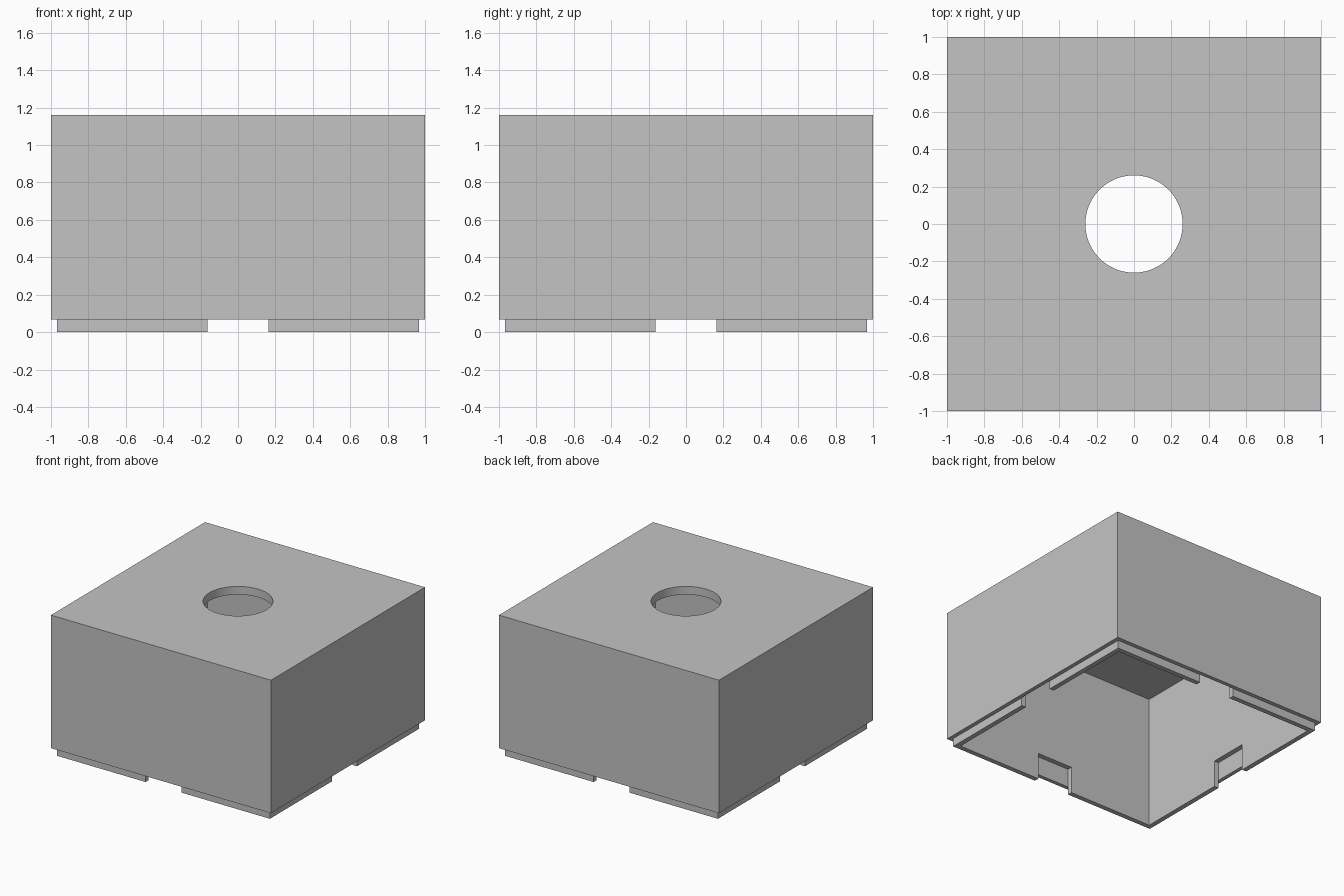
import bpy
import math

default_cube = bpy.data.objects.get("Cube")
if default_cube:
    bpy.data.objects.remove(default_cube, do_unlink=True)

HEIGHT = 1.16
LIP_HEIGHT = 0.067
LIP_HALF = 0.967
CAVITY_HALF = 0.927
CEILING = 1.093
NOTCH_WIDTH = 0.326
NOTCH_TOP = 0.22
HOLE_RADIUS = 0.26

grey = bpy.data.materials.new("plain grey")
grey.use_nodes = True
colour = (0.55, 0.55, 0.55, 1)
grey.diffuse_color = colour
grey.node_tree.nodes["Principled BSDF"].inputs["Base Color"].default_value = colour


def box(name, width, depth, bottom, top):
    bpy.ops.mesh.primitive_cube_add(size=1, location=(0, 0, (bottom + top) / 2))
    obj = bpy.context.object
    obj.name = name
    obj.scale = (width, depth, top - bottom)
    bpy.ops.object.transform_apply(location=True, rotation=False, scale=True)
    obj.data.materials.append(grey)
    return obj


def combine(target, other, operation):
    mod = target.modifiers.new(other.name, "BOOLEAN")
    mod.operation = operation
    mod.solver = "EXACT"
    mod.object = other
    bpy.context.view_layer.objects.active = target
    bpy.ops.object.modifier_apply(modifier=mod.name)
    bpy.data.objects.remove(other, do_unlink=True)


# Outer body with the inset lip below it
lid = box("box_lid", 2, 2, LIP_HEIGHT, HEIGHT)
combine(lid, box("inset_lip", 2 * LIP_HALF, 2 * LIP_HALF, 0, 0.5), "UNION")

# Hollow inside, open at the bottom
combine(lid, box("cavity", 2 * CAVITY_HALF, 2 * CAVITY_HALF, -0.2, CEILING), "DIFFERENCE")

# Finger notches through the lip and up the inner wall on all four sides
reach = 2 * (LIP_HALF + 0.001)
for name, width, depth in (("side_notches", reach, NOTCH_WIDTH),
                           ("end_notches", NOTCH_WIDTH, reach)):
    combine(lid, box(name, width, depth, -0.1, NOTCH_TOP), "DIFFERENCE")

# Round hole in the top
bpy.ops.mesh.primitive_cylinder_add(vertices=96, radius=HOLE_RADIUS, depth=0.4,
                                    location=(0, 0, HEIGHT))
hole = bpy.context.object
hole.name = "round_hole"
hole.data.materials.append(grey)
combine(lid, hole, "DIFFERENCE")

# One material, with smooth shading only around the hole
lid.data.materials.clear()
lid.data.materials.append(grey)
for face in lid.data.polygons:
    face.material_index = 0
bpy.ops.object.select_all(action="DESELECT")
lid.select_set(True)
bpy.context.view_layer.objects.active = lid
bpy.ops.object.shade_smooth_by_angle(angle=math.radians(30))
